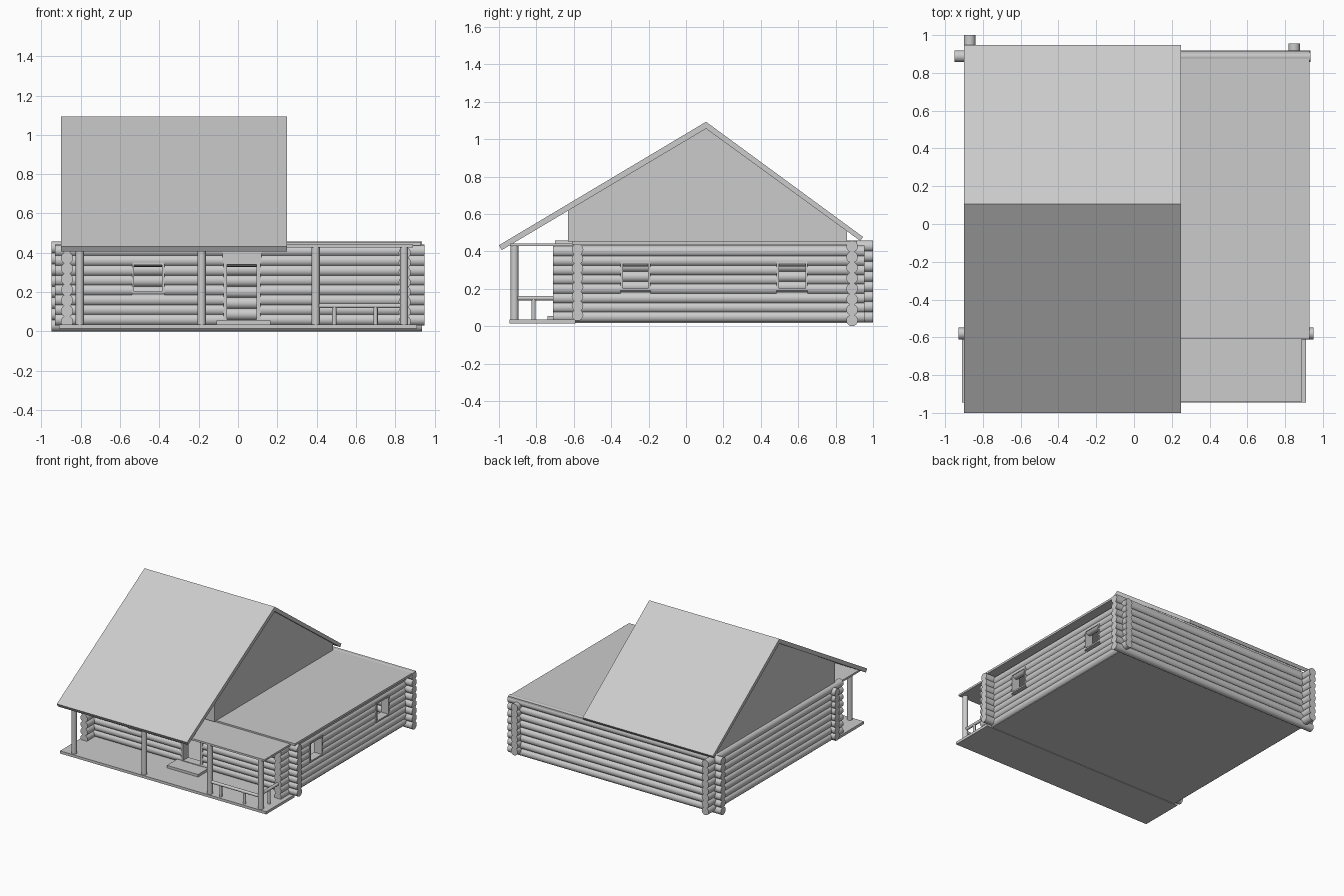
import bpy, bmesh
from math import radians
from mathutils import Vector, Matrix

if "Cube" in bpy.data.objects:
    bpy.data.objects.remove(bpy.data.objects["Cube"])


def finish(name, bm, smooth=False):
    me = bpy.data.meshes.new(name)
    bmesh.ops.recalc_face_normals(bm, faces=bm.faces)
    bm.to_mesh(me)
    bm.free()
    ob = bpy.data.objects.new(name, me)
    bpy.context.collection.objects.link(ob)
    if smooth:
        bpy.ops.object.select_all(action='DESELECT')
        ob.select_set(True)
        bpy.context.view_layer.objects.active = ob
        bpy.ops.object.shade_smooth_by_angle(angle=radians(40))
    return ob


def add_box(bm, x0, x1, y0, y1, z0, z1):
    m = Matrix.Translation(((x0 + x1) / 2, (y0 + y1) / 2, (z0 + z1) / 2))
    m = m @ Matrix.Diagonal((x1 - x0, y1 - y0, z1 - z0, 1))
    bmesh.ops.create_cube(bm, size=1, matrix=m)


def box(name, *b):
    bm = bmesh.new()
    add_box(bm, *b)
    return finish(name, bm)


def add_rod(bm, a, b, r, sides=16):
    a, b = Vector(a), Vector(b)
    d = b - a
    m = Matrix.Translation((a + b) / 2) @ d.to_track_quat('Z', 'Y').to_matrix().to_4x4()
    bmesh.ops.create_cone(bm, cap_ends=True, segments=sides, radius1=r, radius2=r,
                          depth=d.length, matrix=m)


def prism(name, profile, x0, x1):
    """Extrude a (y, z) outline along x."""
    bm = bmesh.new()
    f = bm.faces.new([bm.verts.new((x0, y, z)) for y, z in profile])
    ext = bmesh.ops.extrude_face_region(bm, geom=[f])['geom']
    bmesh.ops.translate(bm, vec=(x1 - x0, 0, 0),
                        verts=[v for v in ext if isinstance(v, bmesh.types.BMVert)])
    return finish(name, bm)


def log_wall(name, axis, pos, lo, hi, z0, step, openings=(), r=0.031):
    """Stack eight logs, broken where an opening (a, b, z_low, z_high) passes."""
    bm = bmesh.new()
    for i in range(8):
        z = z0 + step * i
        start, spans = lo, []
        for a, b, zl, zh in openings:
            if zl < z < zh:
                spans.append((start, a))
                start = b
        spans.append((start, hi))
        for a, b in spans:
            p, q = ((a, pos, z), (b, pos, z)) if axis == 'x' else ((pos, a, z), (pos, b, z))
            add_rod(bm, p, q, r)
    return finish(name, bm, True)


def frame(name, axis, pos, a, b, zl, zh, t=0.012, depth=0.034):
    """Four boards lining an opening."""
    bm = bmesh.new()
    for u0, u1, w0, w1 in ((a, a + t, zl, zh), (b - t, b, zl, zh),
                           (a, b, zl, zl + t), (a, b, zh - t, zh)):
        if axis == 'x':
            add_box(bm, u0, u1, pos - depth, pos + depth, w0, w1)
        else:
            add_box(bm, pos - depth, pos + depth, u0, u1, w0, w1)
    return finish(name, bm)


# Openings
front_window = (-0.54, -0.375, 0.19, 0.35)
door = (-0.075, 0.115, 0.04, 0.36)
side_windows = [(-0.35, -0.19, 0.19, 0.35), (0.485, 0.65, 0.19, 0.35)]

# Log walls
log_wall("front_log_wall", 'x', -0.58, -0.93, 0.95, 0.06, 0.05, [front_window, door])
log_wall("back_log_wall", 'x', 0.888, -0.95, 0.935, 0.031, 0.0565)
log_wall("left_log_wall", 'y', -0.87, -0.70, 1.0, 0.05, 0.054)
log_wall("right_log_wall", 'y', 0.848, -0.71, 0.955, 0.05, 0.05, side_windows)

# Window and door frames
frame("front_window_frame", 'x', -0.58, *front_window)
for n, w in enumerate(side_windows):
    frame(f"side_window_frame_{n + 1}", 'y', 0.848, *w)
frame("door_frame", 'x', -0.58, *door, t=0.02)
box("door_lintel", -0.08, 0.12, -0.615, -0.55, 0.35, 0.41)
box("door_step", -0.11, 0.165, -0.74, -0.6, 0.035, 0.055)

# Floors
box("cabin_floor", -0.88, 0.86, -0.6, 0.89, 0.018, 0.03)
box("porch_deck", -0.91, 0.91, -0.945, -0.59, 0.014, 0.035)

# Flat roofs
box("flat_roof", -0.86, 0.93, -0.61, 0.915, 0.438, 0.455)
box("porch_roof", -0.88, 0.89, -0.94, -0.6, 0.428, 0.443)

# Pitched roof panels and gable
prism("roof_front_panel", [(-1.0, 0.433), (0.107, 1.093), (0.107, 1.056), (-0.985, 0.407)], -0.9, 0.25)
prism("roof_back_panel", [(0.107, 1.093), (0.947, 0.477), (0.932, 0.456), (0.107, 1.056)], -0.9, 0.25)
prism("gable_loft", [(-0.63, 0.452), (-0.63, 0.62), (0.107, 1.058), (0.86, 0.51), (0.86, 0.452)], -0.875, 0.235)

# Porch posts
for n, x in enumerate((-0.805, -0.185, 0.395, 0.845)):
    bm = bmesh.new()
    add_rod(bm, (x, -0.917, 0.03), (x, -0.917, 0.435), 0.021)
    finish(f"porch_post_{n + 1}", bm, True)

# Porch railing
bm = bmesh.new()
add_rod(bm, (0.395, -0.917, 0.13), (0.845, -0.917, 0.13), 0.012)
add_rod(bm, (0.845, -0.917, 0.15), (0.845, -0.60, 0.15), 0.012)
for x, y, z in ((0.49, -0.917, 0.13), (0.70, -0.917, 0.13), (0.845, -0.815, 0.15)):
    add_rod(bm, (x, y, 0.03), (x, y, z), 0.011)
finish("porch_railing", bm, True)

# The lowest back log rests on the ground (z = 0)
